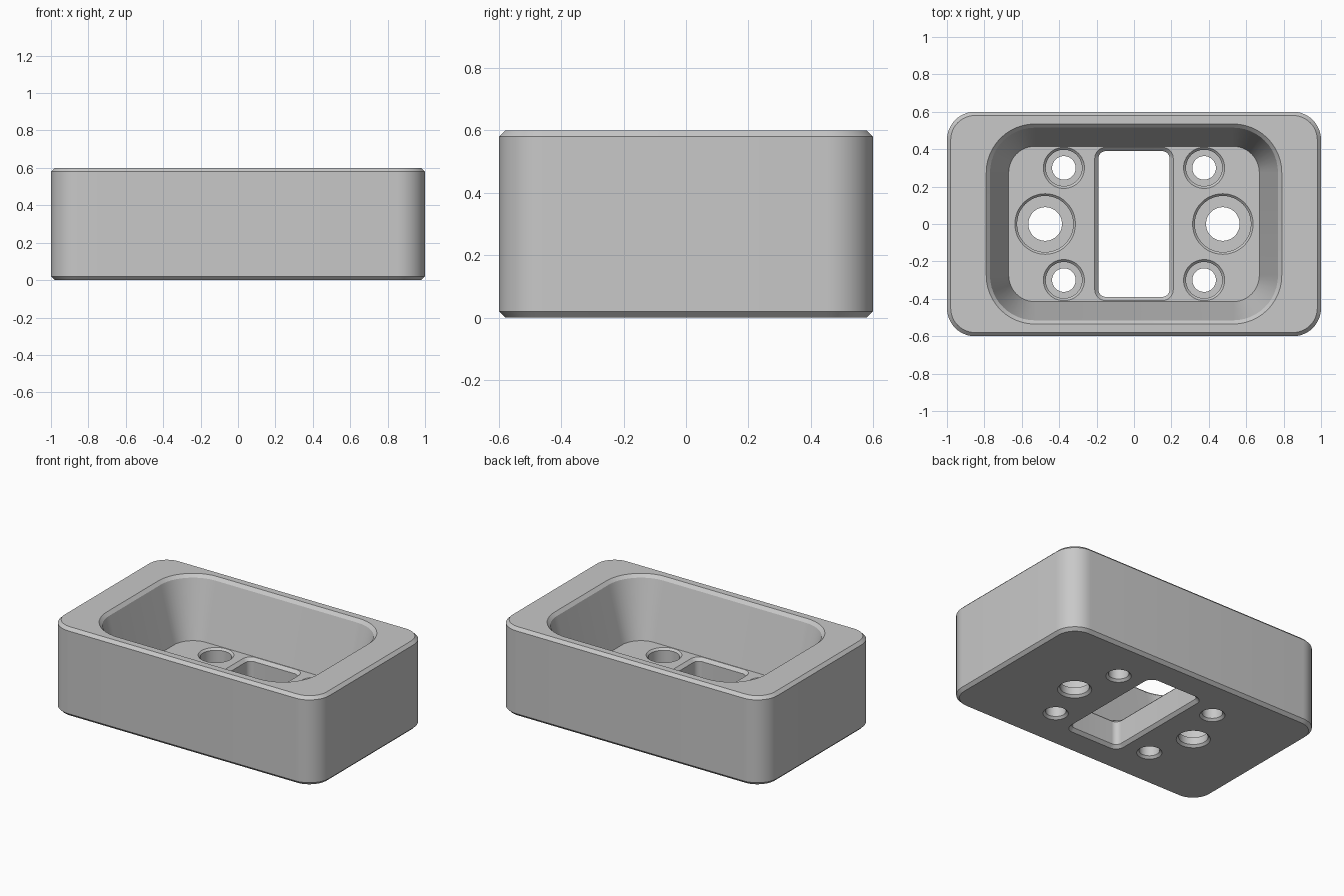
import bpy, bmesh, math

if "Cube" in bpy.data.objects:
    bpy.data.objects.remove(bpy.data.objects["Cube"])

grey = bpy.data.materials.new("plain_grey")
grey.use_nodes = True
colour = (0.58, 0.58, 0.58, 1)
grey.diffuse_color = colour
grey.node_tree.nodes["Principled BSDF"].inputs["Base Color"].default_value = colour


def rounded_ring(bm, hx, hy, r, z, cx, cy, seg=12):
    """Rounded rectangle: corner centres at +-hx, +-hy, corner radius r."""
    ring = []
    for q, (sx, sy) in enumerate([(1, 1), (-1, 1), (-1, -1), (1, -1)]):
        steps = seg + 1 if hx else seg
        for i in range(steps):
            a = (q + i / seg) * math.pi / 2
            ring.append(bm.verts.new((cx + sx * hx + r * math.cos(a),
                                      cy + sy * hy + r * math.sin(a), z)))
    return ring


def loft(name, profile, hx=0, hy=0, cx=0, cy=0):
    """Solid skinned through rounded rings; profile is (radius, height) from bottom up."""
    bm = bmesh.new()
    rings = [rounded_ring(bm, hx, hy, r, z, cx, cy) for r, z in profile]
    n = len(rings[0])
    for low, high in zip(rings, rings[1:]):
        for i in range(n):
            j = (i + 1) % n
            bm.faces.new((low[i], low[j], high[j], high[i]))
    bm.faces.new(rings[0][::-1])
    bm.faces.new(rings[-1])
    bmesh.ops.recalc_face_normals(bm, faces=bm.faces)
    mesh = bpy.data.meshes.new(name)
    bm.to_mesh(mesh)
    bm.free()
    mesh.materials.append(grey)
    obj = bpy.data.objects.new(name, mesh)
    bpy.context.collection.objects.link(obj)
    return obj


# Outer block with chamfered rims
body = loft("block_body", [(0.13, 0), (0.15, 0.02), (0.15, 0.58), (0.13, 0.6)], 0.85, 0.45)

# Tapered pocket with a chamfered mouth
cutters = [loft("pocket_cutter",
                [(0.14, 0.2), (0.24, 0.58), (0.26, 0.6), (0.26, 0.7)], 0.53, 0.275)]

# Central slot, chamfered above and below
cutters.append(loft("slot_cutter",
                    [(0.06, -0.1), (0.06, 0), (0.04, 0.02), (0.04, 0.18),
                     (0.06, 0.2), (0.06, 0.25)], 0.15, 0.35))


def bore(cx, cy, hole, seat, rim, step):
    """Counterbored through hole with chamfered ends."""
    entry = hole + 0.015
    cutters.append(loft("bore_cutter",
                        [(entry, -0.1), (entry, 0), (hole, 0.015), (hole, step),
                         (seat, step), (seat, 0.2 - (rim - seat)), (rim, 0.2), (rim, 0.25)],
                        cx=cx, cy=cy))


for side in (-1, 1):
    bore(side * 0.475, 0, 0.09, 0.15, 0.162, 0.065)
    for end in (-1, 1):
        bore(side * 0.375, end * 0.3, 0.063, 0.097, 0.11, 0.09)

# Cut the openings into the block
bpy.ops.object.select_all(action='DESELECT')
bpy.context.view_layer.objects.active = body
body.select_set(True)
for cutter in cutters:
    cutter.hide_render = True
    mod = body.modifiers.new("cut", 'BOOLEAN')
    mod.operation = 'DIFFERENCE'
    mod.solver = 'EXACT'
    mod.object = cutter
    bpy.ops.object.modifier_apply(modifier=mod.name)
    bpy.data.objects.remove(cutter)

bpy.ops.object.shade_smooth_by_angle(angle=math.radians(20))
